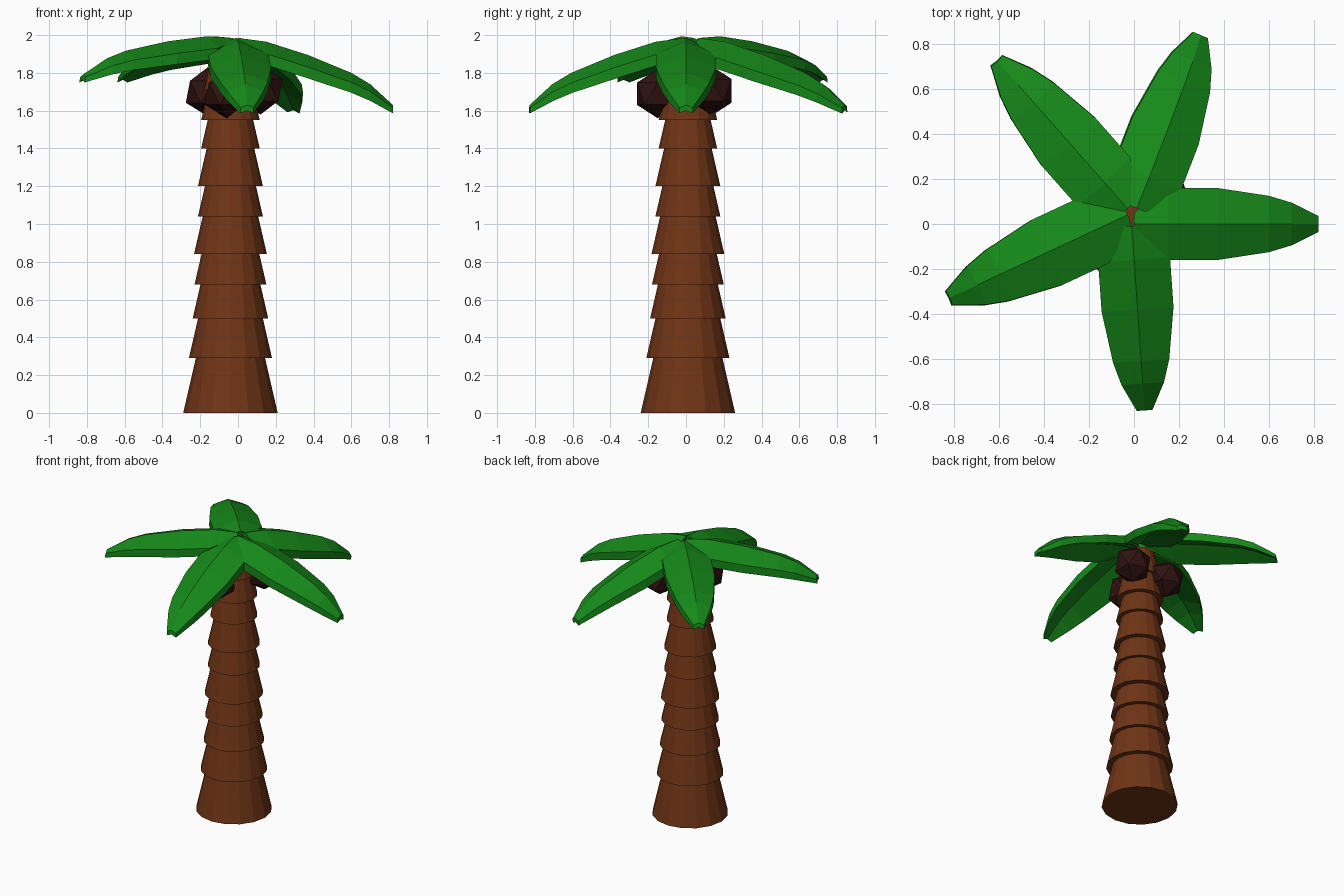
import bpy, bmesh, math
from mathutils import Matrix, Vector

if "Cube" in bpy.data.objects:
    bpy.data.objects.remove(bpy.data.objects["Cube"])


def material(name, color):
    m = bpy.data.materials.new(name)
    m.diffuse_color = (*color, 1)
    m.use_nodes = True
    m.node_tree.nodes["Principled BSDF"].inputs["Base Color"].default_value = m.diffuse_color
    return m


BARK = material("bark", (0.16, 0.035, 0.008))
GREEN = material("leaf_green", (0.008, 0.25, 0.01))
SHELL = material("coconut_shell", (0.028, 0.006, 0.005))


def make_object(name, bm, mat):
    bmesh.ops.recalc_face_normals(bm, faces=bm.faces)
    mesh = bpy.data.meshes.new(name)
    bm.to_mesh(mesh)
    bm.free()
    mesh.materials.append(mat)
    ob = bpy.data.objects.new(name, mesh)
    bpy.context.collection.objects.link(ob)
    return ob


# Trunk: stacked tapered rings, each flaring over the one below
levels = [0, 0.29, 0.50, 0.68, 0.84, 1.04, 1.20, 1.40, 1.55, 1.71, 1.90]
radii = [0.25, 0.22, 0.20, 0.19, 0.193, 0.172, 0.172, 0.155, 0.155, 0.14]
bm = bmesh.new()
for z0, z1, r in zip(levels, levels[1:], radii):
    top = r - 0.23 * (z1 - z0)
    bmesh.ops.create_cone(bm, cap_ends=True, segments=16, radius1=r, radius2=top,
                          depth=z1 - z0,
                          matrix=Matrix.Translation((-0.04, 0.01, (z0 + z1) / 2)))
make_object("trunk", bm, BARK)

# Coconuts: low-poly balls under the crown
for i, pos in enumerate([(0.12, 0.13, 1.71), (-0.16, 0.13, 1.70), (-0.06, -0.15, 1.69)]):
    bm = bmesh.new()
    bmesh.ops.create_icosphere(bm, subdivisions=1, radius=0.13,
                               matrix=Matrix.Translation(pos))
    make_object(f"coconut_{i + 1}", bm, SHELL)

# Leaf stations: distance out, ridge height, half width, thickness
STATIONS = [(0.0, 1.985, 0.05, 0.05), (0.15, 1.965, 0.16, 0.06), (0.37, 1.895, 0.16, 0.06),
            (0.60, 1.80, 0.125, 0.055), (0.70, 1.74, 0.095, 0.05), (0.82, 1.63, 0.035, 0.03)]
PIVOT = Vector((0, 0, 1.97))


def leaf(name, origin, angle, pitch=0, roll=0):
    bm = bmesh.new()
    rings = []
    for d, z, w, t in STATIONS:
        drop = 0.4 * w
        section = [(w, -drop), (0, 0), (-w, -drop), (-w, -drop - t), (0, -t), (w, -drop - t)]
        rings.append([bm.verts.new((d, y, z + h)) for y, h in section])
    for a, b in zip(rings, rings[1:]):
        for k in range(6):
            n = (k + 1) % 6
            bm.faces.new((a[k], a[n], b[n], b[k]))
    for ring in (rings[0], rings[-1]):
        bm.faces.new(ring[0:2] + ring[4:6])
        bm.faces.new(ring[1:5])
    turn = (Matrix.Rotation(math.radians(angle), 4, 'Z')
            @ Matrix.Rotation(math.radians(-pitch), 4, 'Y')
            @ Matrix.Rotation(math.radians(roll), 4, 'X'))
    bm.transform(Matrix.Translation(PIVOT + Vector((*origin, 0))) @ turn
                 @ Matrix.Translation(-PIVOT))
    make_object(name, bm, GREEN)


# Crown: three drooping leaves and two raised ones
leaf("leaf_right", (0, 0), 0)
leaf("leaf_back", (0.01, 0.07), 67, roll=6)
leaf("leaf_back_left", (-0.03, 0.07), 131.5, pitch=11)
leaf("leaf_left", (-0.03, 0.04), 205, pitch=11)
leaf("leaf_front", (-0.01, -0.01), -86)
